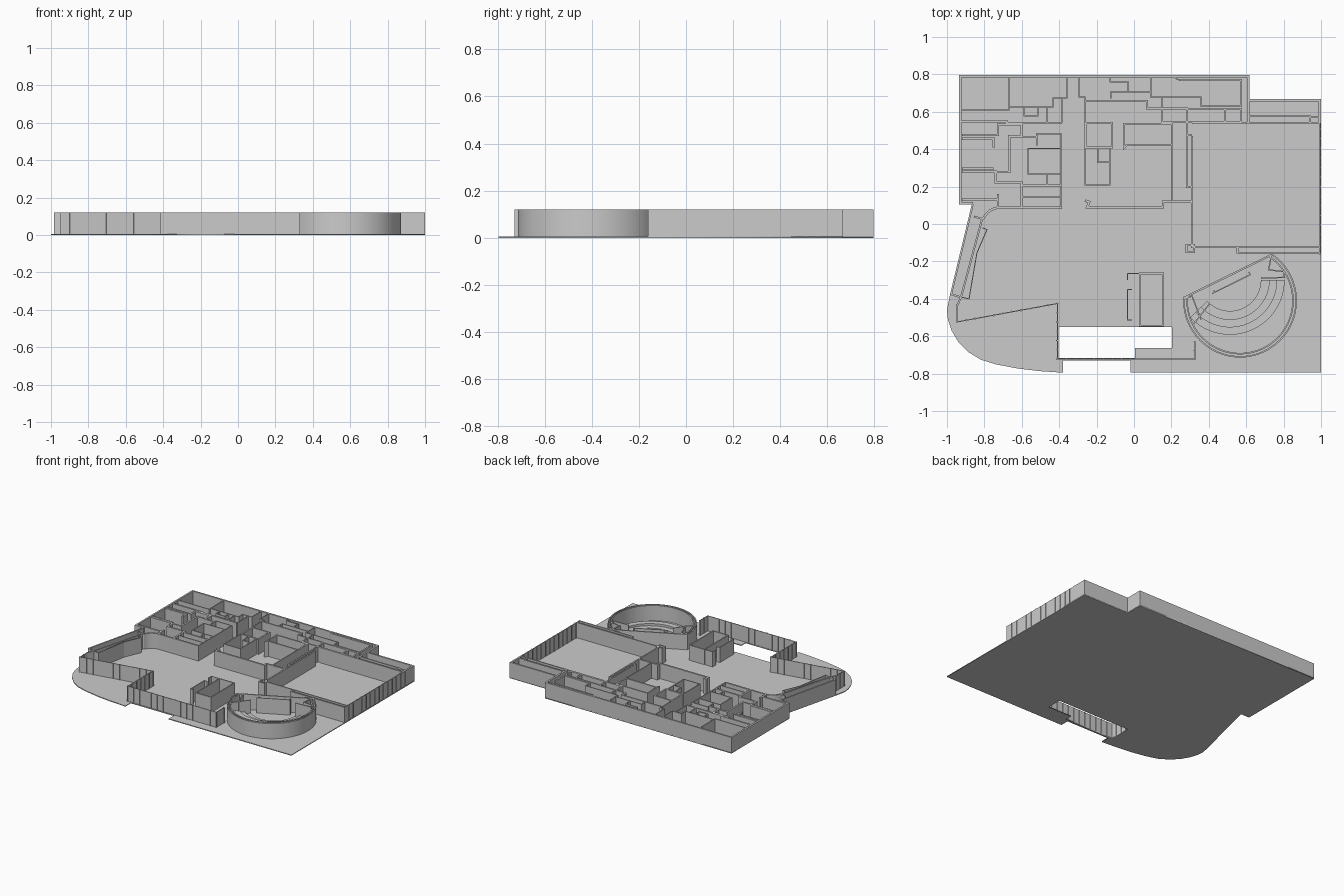
import bpy, bmesh, math
from mathutils import Vector

H, SLAB = 0.12, 0.006
THICK, THIN = 0.013, 0.005


def finish(name, bm, smooth=False):
    bmesh.ops.recalc_face_normals(bm, faces=bm.faces[:])
    me = bpy.data.meshes.new(name)
    bm.to_mesh(me)
    bm.free()
    ob = bpy.data.objects.new(name, me)
    bpy.context.collection.objects.link(ob)
    if smooth:
        bpy.context.view_layer.objects.active = ob
        ob.select_set(True)
        bpy.ops.object.shade_smooth_by_angle()
        ob.select_set(False)
    return ob


def add_path(bm, pts, t, z0=SLAB / 2, z1=H):
    """Mitred wall of thickness t along a polyline."""
    p = [Vector(q) for q in pts]
    closed = (p[0] - p[-1]).length < 1e-5
    if closed:
        p.pop()
    n = len(p)
    rings = []
    for i in range(n):
        a = (p[i] - p[i - 1]).normalized() if i or closed else None
        b = (p[(i + 1) % n] - p[i]).normalized() if i < n - 1 or closed else None
        a, b = a or b, b or a
        na, nb = Vector((-a.y, a.x)), Vector((-b.y, b.x))
        m = (na + nb).normalized()
        m *= t / 2 / max(m.dot(na), 0.4)
        l, r = p[i] + m, p[i] - m
        rings.append([bm.verts.new((v.x, v.y, z))
                      for v, z in ((l, z0), (r, z0), (r, z1), (l, z1))])
    for i in range(n if closed else n - 1):
        A, B = rings[i], rings[(i + 1) % n]
        for k in range(4):
            bm.faces.new((A[k], A[(k + 1) % 4], B[(k + 1) % 4], B[k]))
    if not closed:
        bm.faces.new(rings[0])
        bm.faces.new(rings[-1])


def walls(name, paths, t=THICK, smooth=False, z1=H):
    bm = bmesh.new()
    for pts in paths:
        add_path(bm, pts, t, z1=z1)
    return finish(name, bm, smooth)


def box(x0, y0, x1, y1):
    return [(x0, y0), (x1, y0), (x1, y1), (x0, y1), (x0, y0)]


def glazing(name, pts, step=0.05):
    """Thin glazed wall with evenly spaced mullions."""
    bm = bmesh.new()
    add_path(bm, pts, THIN)
    for a, b in zip(pts, pts[1:]):
        a, b = Vector(a), Vector(b)
        d = (b - a).normalized()
        n = max(1, round((b - a).length / step))
        for i in range(n + 1):
            c = a.lerp(b, i / n)
            s = Vector((-d.y, d.x)) * 0.006
            add_path(bm, [c - s, c + s], 0.004)
    finish(name, bm)


def arc(cx, cy, r, a0, a1, n=48):
    return [(cx + r * math.cos(math.radians(a0 + (a1 - a0) * i / n)),
             cy + r * math.sin(math.radians(a0 + (a1 - a0) * i / n))) for i in range(n + 1)]


# floor slab with rounded corner, front notch and courtyard opening
rounded = [(-0.38, -0.795), (-0.5, -0.787), (-0.62, -0.773), (-0.74, -0.75), (-0.82, -0.725),
           (-0.885, -0.685), (-0.94, -0.63), (-0.975, -0.57), (-0.995, -0.51), (-1, -0.46), (-0.984, -0.38)]
outline = [(-0.936, 0.797), (0.615, 0.797), (0.615, 0.667), (1, 0.667), (1, -0.795), (-0.02, -0.795),
           (-0.02, -0.73), (-0.38, -0.73)] + rounded + [(-0.862, 0.106), (-0.936, 0.106)]
opening = [(-0.405, -0.55), (0.203, -0.55), (0.203, -0.663), (0.005, -0.663), (0.005, -0.716), (-0.405, -0.716)]
cu = bpy.data.curves.new("floor_slab", 'CURVE')
cu.dimensions, cu.fill_mode, cu.extrude = '2D', 'BOTH', SLAB / 2
for pts in (outline, opening):
    s = cu.splines.new('POLY')
    s.points.add(len(pts) - 1)
    for q, v in zip(s.points, pts):
        q.co = (*v, 0, 1)
    s.use_cyclic_u = True
floor = bpy.data.objects.new("floor_slab", cu)
floor.location.z = SLAB / 2
bpy.context.collection.objects.link(floor)
bpy.context.view_layer.objects.active = floor
floor.select_set(True)
bpy.ops.object.convert(target='MESH')
floor.select_set(False)

# outer shell
walls("outer_walls", [
    [(-0.862, 0.112), (-0.93, 0.112), (-0.93, 0.79), (0.61, 0.79), (0.61, 0.54)],
    [(0.61, 0.661), (0.993, 0.661), (0.993, 0.54)]])
glazing("east_glazing", [(0.995, 0.56), (0.995, -0.16)])
glazing("front_glazing", [(-0.947, -0.43), (-0.947, -0.524), (-0.41, -0.425), (-0.41, -0.722),
                          (0.325, -0.722), (0.325, -0.63)])

# slanted west gallery
walls("west_gallery", [
    [(-0.862, 0.106), (-0.978, -0.375), (-0.925, -0.392), (-0.812, 0.027), (-0.856, 0.04)],
    [(-0.925, -0.392), (-0.947, -0.44)]], 0.01)
walls("west_screen", [[(-0.81, -0.02), (-0.786, -0.03), (-0.84, -0.155), (-0.882, -0.4), (-0.93, -0.39)]], THIN)
walls("curved_lobby_wall", [[(-0.812, 0.027)] + arc(-0.715, -0.01, 0.098, 155, 90, 12) + [(-0.385, 0.088)]],
      smooth=True)

# north-west rooms
walls("north_west_rooms", [
    [(-0.93, 0.548), (-0.68, 0.548), (-0.68, 0.54), (-0.385, 0.54)],
    [(-0.92, 0.476), (-0.727, 0.476), (-0.727, 0.532), (-0.6, 0.532), (-0.6, 0.47)],
    [(-0.92, 0.455), (-0.75, 0.455), (-0.75, 0.41)],
    [(-0.92, 0.296), (-0.75, 0.296)],
    [(-0.92, 0.28), (-0.74, 0.28), (-0.74, 0.222), (-0.6, 0.222), (-0.6, 0.088)],
    [(-0.6, 0.47), (-0.668, 0.47), (-0.668, 0.278), (-0.74, 0.278)],
    [(-0.92, 0.13), (-0.727, 0.13), (-0.727, 0.16)],
    [(-0.727, 0.13), (-0.727, 0.088)],
    [(-0.6, 0.465), (-0.52, 0.465)],
    [(-0.6, 0.207), (-0.39, 0.207)]])
walls("north_west_partitions", [
    [(-0.93, 0.61), (-0.668, 0.61), (-0.668, 0.79)],
    [(-0.668, 0.626), (-0.433, 0.626), (-0.433, 0.674), (-0.358, 0.674), (-0.358, 0.79)],
    [(-0.385, 0.674), (-0.385, 0.54)],
    [(-0.588, 0.626), (-0.588, 0.578), (-0.513, 0.578), (-0.513, 0.626)],
    [(-0.465, 0.626), (-0.465, 0.545)],
    [(-0.52, 0.42), (-0.52, 0.482), (-0.39, 0.482), (-0.39, 0.088)],
    [(-0.39, 0.404), (-0.567, 0.404), (-0.567, 0.267), (-0.39, 0.267)],
    [(-0.465, 0.267), (-0.465, 0.207)],
    [(-0.6, 0.146), (-0.39, 0.146)]], 0.007)

# north-central rooms
walls("north_central_partitions", [
    [(-0.294, 0.79), (-0.294, 0.679), (-0.262, 0.679), (-0.262, 0.54)],
    [(-0.128, 0.79), (-0.128, 0.76), (-0.032, 0.76), (-0.032, 0.706), (-0.125, 0.706), (-0.125, 0.67)],
    [(-0.032, 0.706), (0.09, 0.706), (0.09, 0.79)],
    [(0.09, 0.706), (0.09, 0.679), (0.358, 0.679), (0.358, 0.626)],
    [(0.15, 0.679), (0.15, 0.62)],
    [(0.18, 0.786), (0.21, 0.786), (0.24, 0.77)]], 0.007)
walls("north_central_rooms", [
    [(-0.262, 0.658), (0.07, 0.658), (0.07, 0.618), (0.29, 0.618)],
    [(0.15, 0.618), (0.15, 0.545), (0.572, 0.545), (0.572, 0.614), (0.29, 0.614)],
    [(0.487, 0.614), (0.487, 0.545)],
    [(0.24, 0.77), (0.572, 0.77), (0.572, 0.63), (0.358, 0.63)],
    box(-0.258, 0.41, -0.118, 0.54),
    [(0.203, 0.422), (-0.04, 0.422), (-0.053, 0.405), (-0.053, 0.535), (0.203, 0.535), (0.203, 0.422)]], 0.011)
walls("core_room", [
    box(-0.262, 0.21, -0.128, 0.406),
    [(-0.193, 0.406), (-0.193, 0.33), (-0.128, 0.33)],
    [(0.203, 0.422), (0.203, 0.12)]], 0.007)
walls("lobby_back_wall", [
    [(-0.262, 0.125), (-0.24, 0.118), (-0.25, 0.09), (0.155, 0.09), (0.155, 0.118), (0.31, 0.118)]])

# large east hall
walls("east_hall_walls", [
    [(0.283, 0.614), (0.283, 0.197), (0.31, 0.197)],
    [(0.31, 0.47), (0.31, -0.123), (0.993, -0.123)],
    [(0.283, 0.476), (0.31, 0.476)],
    [(0.31, 0.54), (0.993, 0.54)],
    [(0.615, 0.576), (0.94, 0.576), (0.94, 0.54)],
    [(0.94, 0.571), (0.993, 0.571)],
    [(0.553, -0.123), (0.553, -0.154), (0.993, -0.154)],
    box(0.28, -0.15, 0.322, -0.113)], 0.01)

# lobby booth with reception screen
walls("lobby_booth", [box(0.032, -0.544, 0.155, -0.265)], 0.009)
walls("booth_screen", [
    [(-0.035, -0.3), (-0.035, -0.265), (0.032, -0.265)],
    [(-0.012, -0.35), (-0.035, -0.35), (-0.035, -0.513), (-0.012, -0.513)]], THIN)

# round auditorium: two concentric shells closed by a chord wall
CX, CY = 0.567, -0.41
walls("auditorium_shells", [arc(CX, CY, r, -184, 56, 72) for r in (0.3, 0.283)], 0.008, True)
chord = [(0.265, -0.395), (0.735, -0.165)]
walls("auditorium_chord_wall", [chord], 0.01)
walls("auditorium_inner_walls", [
    [(0.27, -0.4), (0.31, -0.385), (0.358, -0.51)],
    [(0.315, -0.54), (0.405, -0.425)],
    [(0.43, -0.355), (0.422, -0.37), (0.62, -0.272), (0.615, -0.255)],
    [(0.735, -0.165), (0.72, -0.245), (0.8, -0.255), (0.805, -0.285), (0.68, -0.29)]], 0.007)

# stepped seating rising outward
bm = bmesh.new()
for i, (r0, r1) in enumerate(((0.165, 0.21), (0.21, 0.25), (0.25, 0.292))):
    add_path(bm, arc(0.513, -0.3, (r0 + r1) / 2, -137, 0), r1 - r0, z1=0.022 + 0.016 * i)
finish("auditorium_tiers", bm, True)
